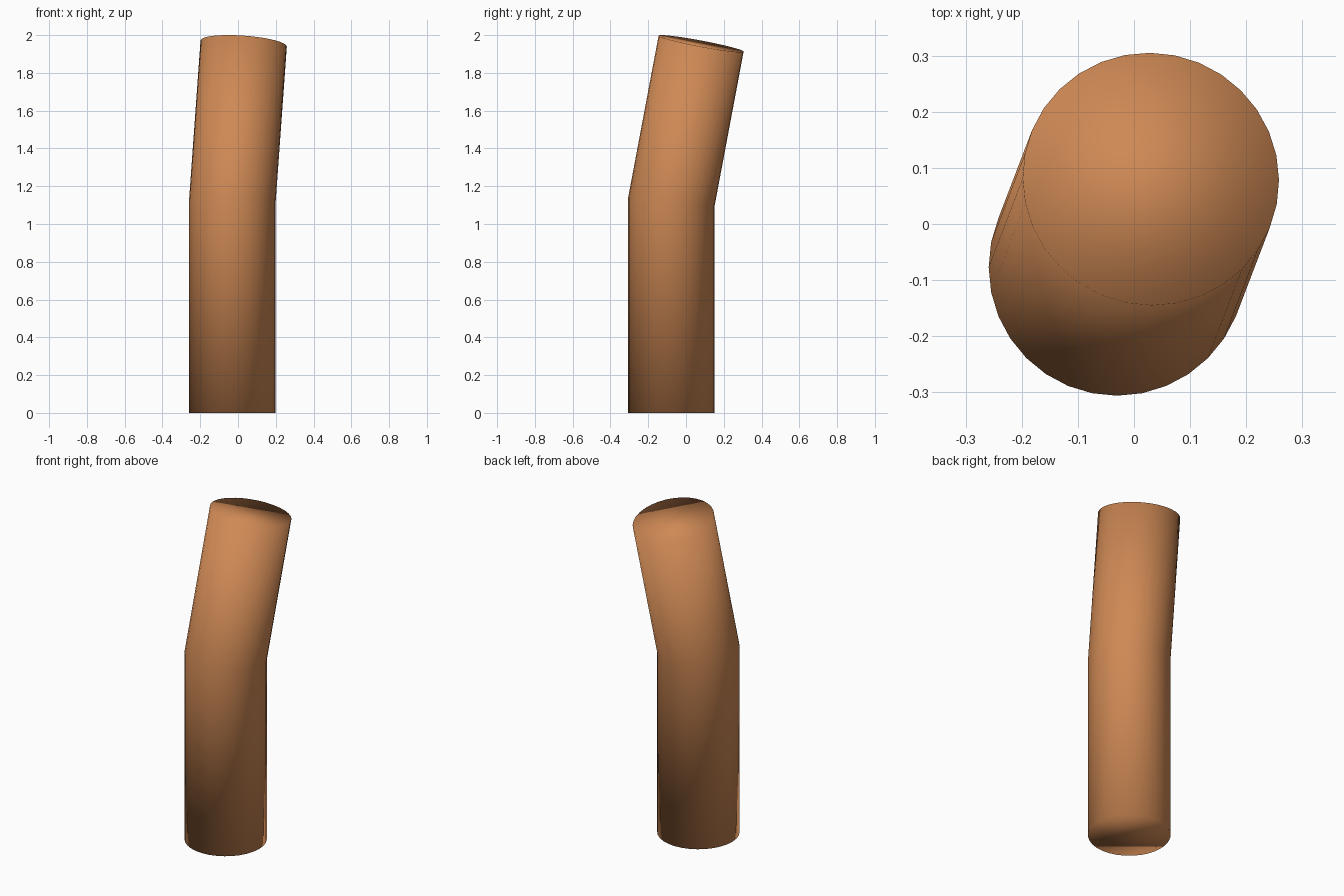
import bpy, bmesh, math
from mathutils import Vector

if "Cube" in bpy.data.objects:
    bpy.data.objects.remove(bpy.data.objects["Cube"])

SIDES, R = 32, 0.229
base = Vector((-0.03, -0.077, 0))
bend = Vector((-0.03, -0.077, 1.12))
tip = Vector((0.03, 0.08, 1.955))
up = Vector((0, 0, 1))
lean = (tip - bend).normalized()
miter = (up + lean).normalized()

bm = bmesh.new()


def ring(center, axis, normal):
    """Circle round the axis, slid along it on to the plane of the normal."""
    turn = up.rotation_difference(axis)
    verts = []
    for i in range(SIDES):
        a = 2 * math.pi * i / SIDES
        p = turn @ Vector((R * math.cos(a), R * math.sin(a), 0))
        p -= axis * (p.dot(normal) / axis.dot(normal))
        verts.append(bm.verts.new(center + p))
    return verts


# Bottom end, mitred elbow and tilted top end
rings = [ring(base, up, up), ring(bend, up, miter), ring(tip, lean, lean)]
for low, high in zip(rings, rings[1:]):
    for i in range(SIDES):
        j = (i + 1) % SIDES
        bm.faces.new((low[i], low[j], high[j], high[i]))

# End caps
bm.faces.new(rings[0][::-1])
bm.faces.new(rings[-1])
for f in bm.faces:
    f.smooth = True

mesh = bpy.data.meshes.new("bent_pipe")
bm.to_mesh(mesh)
bm.free()
pipe = bpy.data.objects.new("bent_pipe", mesh)
bpy.context.collection.objects.link(pipe)

# Copper colour
mat = bpy.data.materials.new("copper")
mat.diffuse_color = (0.62, 0.25, 0.09, 1)
mat.use_nodes = True
mat.node_tree.nodes["Principled BSDF"].inputs["Base Color"].default_value = mat.diffuse_color
mesh.materials.append(mat)
